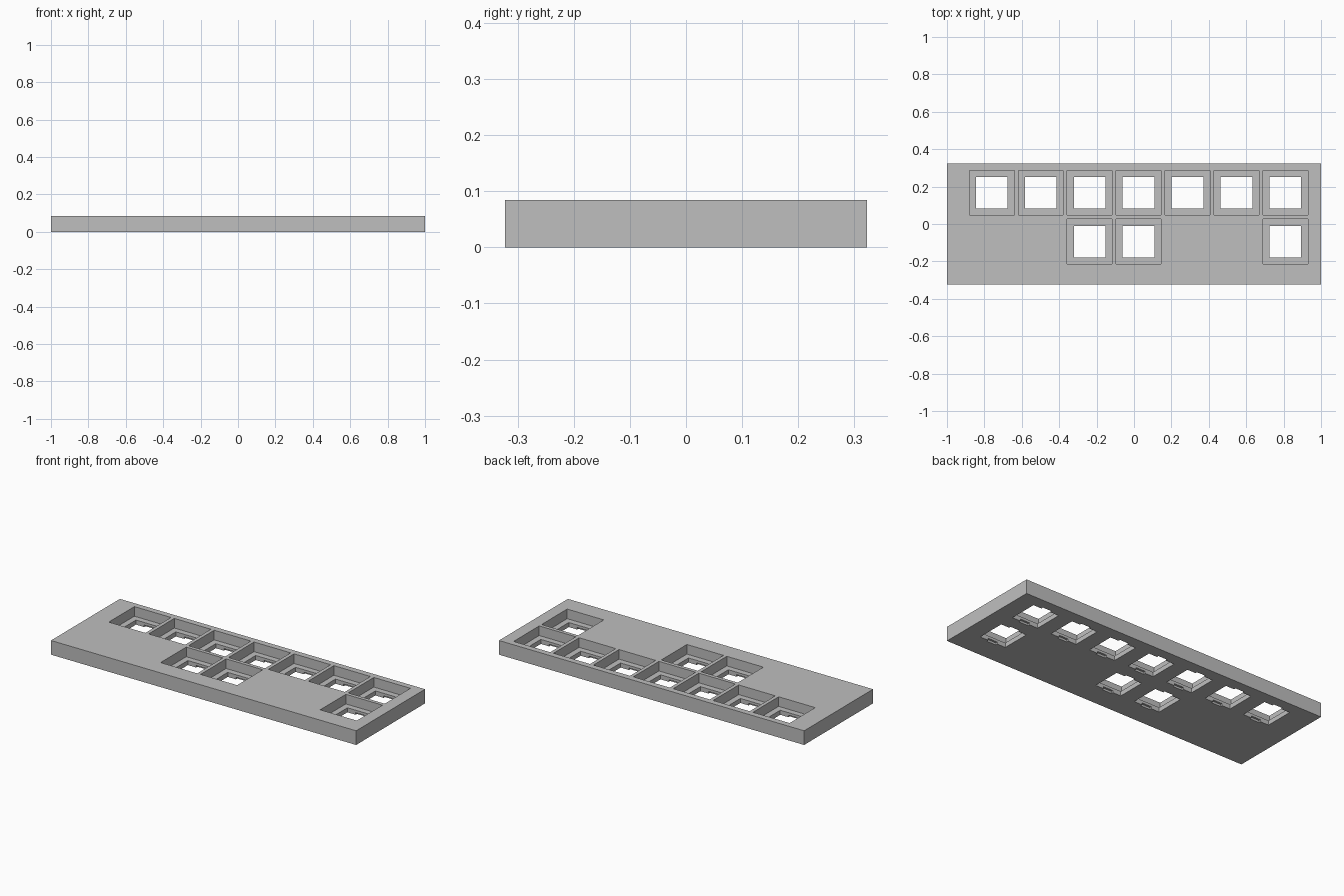
import bpy
import bmesh
from mathutils import Matrix, Vector

if "Cube" in bpy.data.objects:
    bpy.data.objects.remove(bpy.data.objects["Cube"], do_unlink=True)

DEPTH, THICK = 0.645, 0.084
PITCH, POCKET, HOLE = 0.2615, 0.24, 0.17
FLOOR = 0.027            # web left under each pocket
CLIP_W, CLIP_OUT, CLIP_H = 0.062, 0.012, 0.012
FIRST = Vector((-0.76, 0.167))

# Key positions: a full back row and three keys in the front row
rows = [range(7), (2, 3, 6)]
keys = [(FIRST.x + c * PITCH, FIRST.y - r * PITCH)
        for r, cols in enumerate(rows) for c in cols]

grey = bpy.data.materials.new("plain_grey")
grey.use_nodes = True
colour = (0.52, 0.52, 0.52, 1)
grey.diffuse_color = colour
grey.node_tree.nodes["Principled BSDF"].inputs["Base Color"].default_value = colour


def boxes(name, centres, sx, sy, z0, z1):
    """One object holding an equal box at every centre."""
    bm = bmesh.new()
    for x, y in centres:
        place = Matrix.Translation((x, y, (z0 + z1) / 2)) @ Matrix.Diagonal((sx, sy, z1 - z0, 1))
        bmesh.ops.create_cube(bm, size=1, matrix=place)
    mesh = bpy.data.meshes.new(name)
    bm.to_mesh(mesh)
    bm.free()
    mesh.materials.append(grey)
    obj = bpy.data.objects.new(name, mesh)
    bpy.context.collection.objects.link(obj)
    return obj


# Solid plate, then pockets, through holes and clip notches under the hole edges
plate = boxes("key_plate", [(0, 0)], 2, DEPTH, 0, THICK)
cutters = [
    boxes("pocket_cutter", keys, POCKET, POCKET, FLOOR, THICK + 0.05),
    boxes("hole_cutter", keys, HOLE, HOLE, -0.05, FLOOR + 0.02),
    boxes("clip_notch_cutter", keys, CLIP_W, HOLE + 2 * CLIP_OUT, -0.05, CLIP_H),
]
for cutter in cutters:
    mod = plate.modifiers.new(cutter.name, "BOOLEAN")
    mod.operation = "DIFFERENCE"
    mod.solver = "EXACT"
    mod.object = cutter

# Bake the cuts and drop the cutters
bpy.context.view_layer.update()
graph = bpy.context.evaluated_depsgraph_get()
cut_mesh = bpy.data.meshes.new_from_object(plate.evaluated_get(graph))
plate.modifiers.clear()
plate.data = cut_mesh
for cutter in cutters:
    bpy.data.objects.remove(cutter, do_unlink=True)
